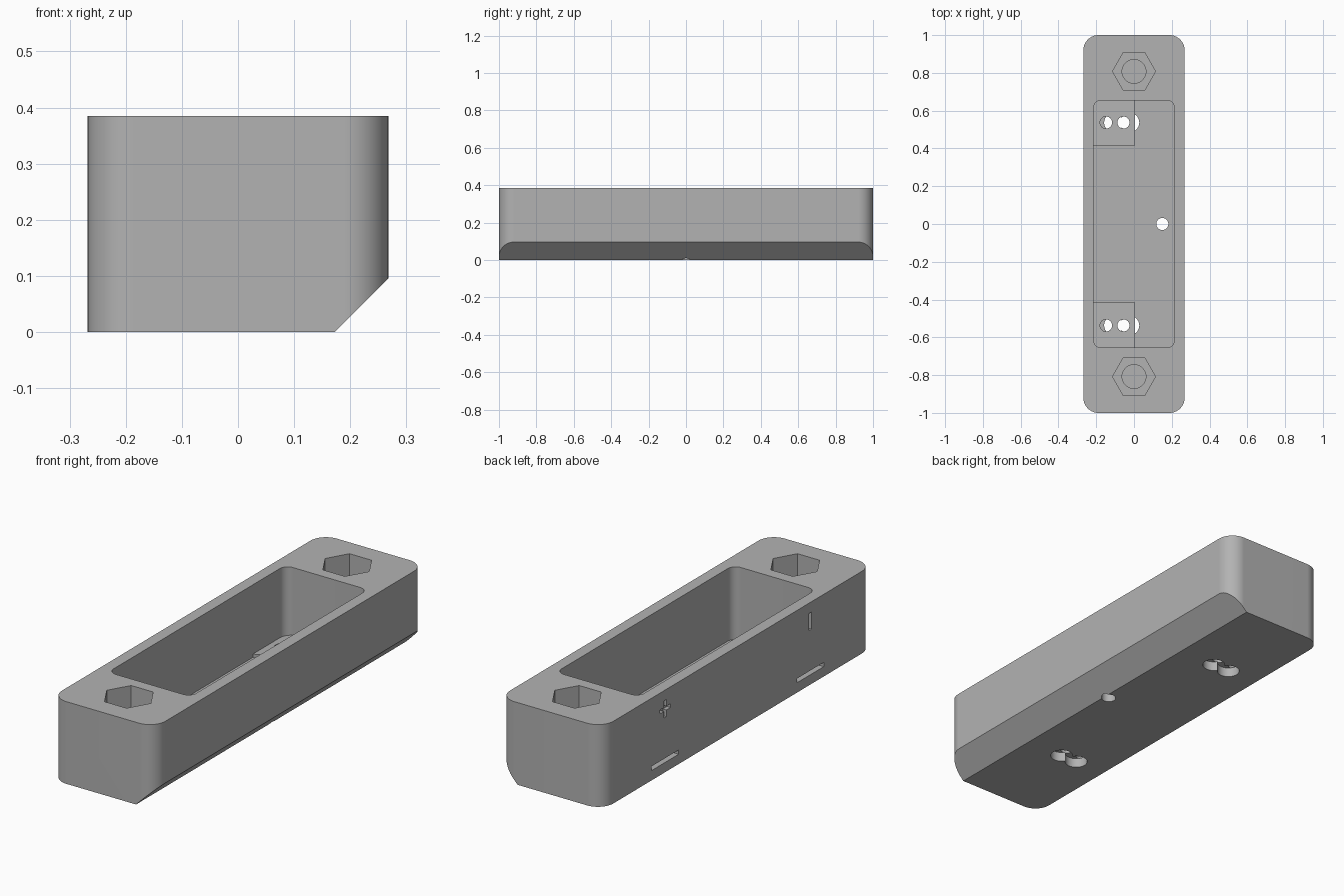
import bpy, bmesh, math
from mathutils import Vector, Matrix

cube = bpy.data.objects.get("Cube")
if cube:
    bpy.data.objects.remove(cube, do_unlink=True)

grey = bpy.data.materials.new("plain grey")
grey.use_nodes = True
tone = (0.45, 0.45, 0.45, 1)
grey.diffuse_color = tone
grey.node_tree.nodes["Principled BSDF"].inputs["Base Color"].default_value = tone


def rounded_outline(hx, hy, r, steps=10):
    pts = []
    for k, (sx, sy) in enumerate([(1, 1), (-1, 1), (-1, -1), (1, -1)]):
        for i in range(steps + 1):
            a = math.pi / 2 * (k + i / steps)
            pts.append((sx * (hx - r) + r * math.cos(a), sy * (hy - r) + r * math.sin(a)))
    return pts


def circle(x, y, r, n=40):
    return [(x + r * math.cos(math.tau * i / n), y + r * math.sin(math.tau * i / n)) for i in range(n)]


def prism(name, pts, lo, hi, frame=None):
    """Extrude a 2D outline from lo to hi; frame turns the result."""
    bm = bmesh.new()
    face = bm.faces.new([bm.verts.new((x, y, lo)) for x, y in pts])
    out = bmesh.ops.extrude_face_region(bm, geom=[face])
    moved = [v for v in out["geom"] if isinstance(v, bmesh.types.BMVert)]
    bmesh.ops.translate(bm, verts=moved, vec=(0, 0, hi - lo))
    if frame:
        bm.transform(frame)
    bmesh.ops.recalc_face_normals(bm, faces=bm.faces)
    mesh = bpy.data.meshes.new(name)
    bm.to_mesh(mesh)
    bm.free()
    mesh.materials.append(grey)
    ob = bpy.data.objects.new(name, mesh)
    bpy.context.collection.objects.link(ob)
    return ob


def box(name, x0, x1, y0, y1, z0, z1):
    return prism(name, [(x0, y0), (x1, y0), (x1, y1), (x0, y1)], z0, z1)


def activate(ob):
    bpy.ops.object.select_all(action='DESELECT')
    ob.select_set(True)
    bpy.context.view_layer.objects.active = ob


def cut(target, cutter):
    activate(target)
    mod = target.modifiers.new("cut", 'BOOLEAN')
    mod.operation = 'DIFFERENCE'
    mod.solver = 'EXACT'
    mod.object = cutter
    bpy.ops.object.modifier_apply(modifier=mod.name)
    bpy.data.objects.remove(cutter, do_unlink=True)


def finish(ob):
    activate(ob)
    bpy.ops.object.shade_smooth_by_angle(angle=math.radians(30))
    mod = ob.modifiers.new("even shading", 'WEIGHTED_NORMAL')
    mod.keep_sharp = True


W, H, FLOOR, INNER = 0.268, 0.385, 0.045, 0.214
# outline planes: local (x, y, z) -> world (y, z, x) and world (x, z, y)
ALONG_X = Matrix(((0, 0, 1, 0), (1, 0, 0, 0), (0, 1, 0, 0), (0, 0, 0, 1)))
ALONG_Y = Matrix(((1, 0, 0, 0), (0, 0, 1, 0), (0, 1, 0, 0), (0, 0, 0, 1)))

# rounded body with one bevelled lower edge
body = prism("housing", rounded_outline(W, 1, 0.08), 0, H)
cut(body, prism("bevel_cutter", [(0.072, -0.1), (0.5, -0.1), (0.5, 0.328)], -1.2, 1.2, ALONG_Y))

# main pocket, side window and small drain hole
cut(body, prism("pocket_cutter", rounded_outline(INNER, 0.655, 0.04), FLOOR, 0.6))
cut(body, prism("window_cutter", circle(0, 0.19, 0.12, 64), -0.4, -0.1, ALONG_X))
cut(body, prism("drain_cutter", circle(0.15, 0, 0.032), -0.1, 0.2))

for side in (-1, 1):
    # nut recess and blind screw hole
    y = side * 0.808
    cut(body, prism("nut_cutter", circle(0, y, 0.114, 6), 0.2, 0.6))
    cut(body, prism("screw_cutter", circle(0, y, 0.063), 0.03, 0.3))
    # paired openings in the floor
    y = side * 0.537
    for x in (-0.022, -0.108):
        cut(body, prism("floor_hole_cutter", circle(x, y, 0.05), -0.1, FLOOR + 0.01))
    # grooves on the window side
    cut(body, box("slot_cutter", -0.4, -0.24, y - 0.1, y + 0.1, 0.046, 0.066))
    cut(body, box("upright_mark_cutter", -0.4, -0.25, y - 0.009, y + 0.009, 0.257, 0.337))
    if side > 0:
        cut(body, box("cross_mark_cutter", -0.4, -0.25, y - 0.04, y + 0.04, 0.288, 0.306))
finish(body)

# sloped wire blocks in the pocket corners
for side, label in ((-1, "front"), (1, "back")):
    y0, y1 = sorted((side * 0.416, side * 0.658))
    profile = [(-INNER - 0.003, FLOOR), (0.005, FLOOR), (0.005, 0.1), (-INNER - 0.003, 0.06)]
    block = prism(label + "_wire_block", profile, y0, y1, ALONG_Y)
    for x in (-0.148, -0.056):
        cut(block, prism("wire_hole_cutter", circle(x, side * 0.537, 0.032), -0.1, 0.4))
    finish(block)
